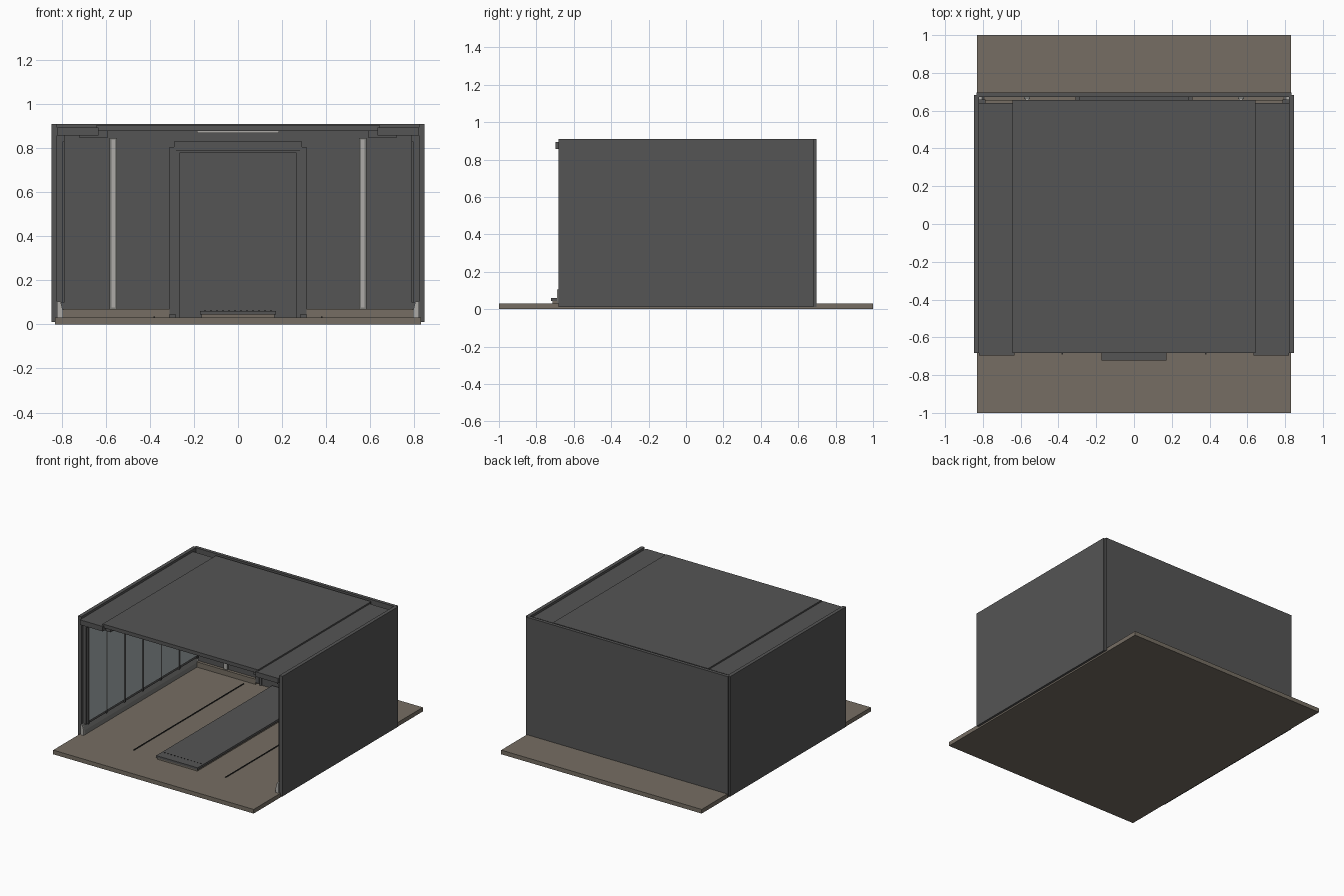
import bpy, bmesh

if "Cube" in bpy.data.objects:
    bpy.data.objects.remove(bpy.data.objects["Cube"])

def mat(name, rgb):
    m = bpy.data.materials.new(name)
    m.diffuse_color = (*rgb, 1)
    m.use_nodes = True
    m.node_tree.nodes["Principled BSDF"].inputs["Base Color"].default_value = m.diffuse_color
    return m

DARK = mat("dark grey panel", (0.09, 0.09, 0.09))
FLOOR = mat("taupe floor", (0.18, 0.155, 0.125))
GLASS = mat("pale glass", (0.38, 0.42, 0.43))
LIGHT = mat("pale light strip", (0.42, 0.41, 0.39))
MID = mat("mid grey trim", (0.2, 0.2, 0.19))
BLACK = mat("black groove", (0.02, 0.02, 0.02))

def make(name, verts, faces, m):
    me = bpy.data.meshes.new(name)
    me.from_pydata(verts, [], faces)
    bm = bmesh.new()
    bm.from_mesh(me)
    bmesh.ops.recalc_face_normals(bm, faces=bm.faces)
    bm.to_mesh(me)
    bm.free()
    me.materials.append(m)
    ob = bpy.data.objects.new(name, me)
    bpy.context.collection.objects.link(ob)
    return ob

def prism(name, profile, axis, a, b, m):
    """Extrude a closed 2D profile along 'y' (profile x,z) or 'x' (profile y,z)."""
    n = len(profile)
    put = (lambda p, t: (p[0], t, p[1])) if axis == 'y' else (lambda p, t: (t, p[0], p[1]))
    verts = [put(p, t) for t in (a, b) for p in profile]
    faces = [tuple(range(n)), tuple(range(n, 2 * n))]
    faces += [(i, (i + 1) % n, n + (i + 1) % n, n + i) for i in range(n)]
    return make(name, verts, faces, m)

def box(name, x, y, z, m):
    return prism(name, [(x[0], z[0]), (x[1], z[0]), (x[1], z[1]), (x[0], z[1])], 'y', y[0], y[1], m)

def pair(name, x, y, z, m):
    for s, side in ((1, "right"), (-1, "left")):
        box(f"{side}_{name}", (s * x[0], s * x[1]), y, z, m)

# Floor slab, its grooves and the raised central walkway
box("floor_slab", (-0.83, 0.83), (-1, 1), (0, 0.031), FLOOR)
pair("floor_groove", (0.377, 0.384), (-0.69, 0.61), (0.03, 0.036), BLACK)
box("walkway_base", (-0.165, 0.165), (-0.715, 0.64), (0.03, 0.045), FLOOR)
box("walkway_plate", (-0.172, 0.172), (-0.722, 0.65), (0.044, 0.06), DARK)
for i in range(12):
    x = -0.15 + i * 0.0273
    box("walkway_rivet", (x - 0.005, x + 0.005), (-0.655, -0.65), (0.06, 0.062), BLACK)

# Outer walls
pair("side_wall", (0.82, 0.847), (-0.682, 0.683), (0.012, 0.91), DARK)
box("back_wall", (-0.835, 0.835), (0.672, 0.697), (0.012, 0.91), DARK)

# Side wall lining: glazed bays with mullions, rails and sloping skirting
ys = [-0.64 + i * 0.215 for i in range(7)]
pair("glazing", (0.789, 0.796), (-0.63, 0.64), (0.12, 0.83), GLASS)
pair("lining", (0.796, 0.82), (-0.66, 0.66), (0.1, 0.858), DARK)
pair("top_rail", (0.786, 0.82), (-0.66, 0.66), (0.828, 0.858), DARK)
for y in ys:
    pair("mullion", (0.786, 0.797), (y - 0.006, y + 0.006), (0.1, 0.83), DARK)
for s, side in ((1, "right"), (-1, "left")):
    prof = [(s * 0.82, 0.03), (s * 0.795, 0.03), (s * 0.795, 0.065), (s * 0.805, 0.105), (s * 0.82, 0.105)]
    prism(side + "_skirting", prof, 'y', -0.682, 0.66, MID)
    prism(side + "_skirting_end", prof, 'y', -0.69, -0.682, LIGHT)
    prism(side + "_skirting_back_end", prof, 'y', 0.66, 0.672, LIGHT)

# Back wall: skirting, light bars and door
pair("back_skirting", (0.31, 0.795), (0.65, 0.672), (0.03, 0.07), FLOOR)
pair("light_bar_frame", (0.55, 0.582), (0.662, 0.672), (0.07, 0.845), MID)
pair("light_bar", (0.557, 0.575), (0.657, 0.663), (0.077, 0.838), LIGHT)
box("door", (-0.27, 0.27), (0.663, 0.672), (0.03, 0.79), DARK)
pair("door_jamb", (0.282, 0.31), (0.65, 0.672), (0.045, 0.805), DARK)
pair("door_jamb_inner", (0.265, 0.283), (0.656, 0.672), (0.03, 0.8), DARK)
prism("door_lintel", [(-0.29, 0.79), (0.29, 0.79), (0.29, 0.83), (-0.29, 0.83)], 'y', 0.646, 0.672, DARK)
box("door_head", (-0.27, 0.27), (0.654, 0.672), (0.778, 0.792), DARK)

# Ceiling: raised centre panel, lower side troughs, light fittings
box("ceiling_panel", (-0.643, 0.643), (-0.682, 0.657), (0.877, 0.904), DARK)
pair("ceiling_trough", (0.632, 0.82), (-0.697, 0.64), (0.856, 0.893), DARK)
pair("trough_fitting", (0.592, 0.72), (-0.66, 0.62), (0.846, 0.857), DARK)
pair("fitting_bracket", (0.592, 0.64), (-0.66, 0.62), (0.856, 0.878), DARK)
box("ceiling_light", (-0.185, 0.185), (-0.6, 0.6), (0.869, 0.878), LIGHT)
